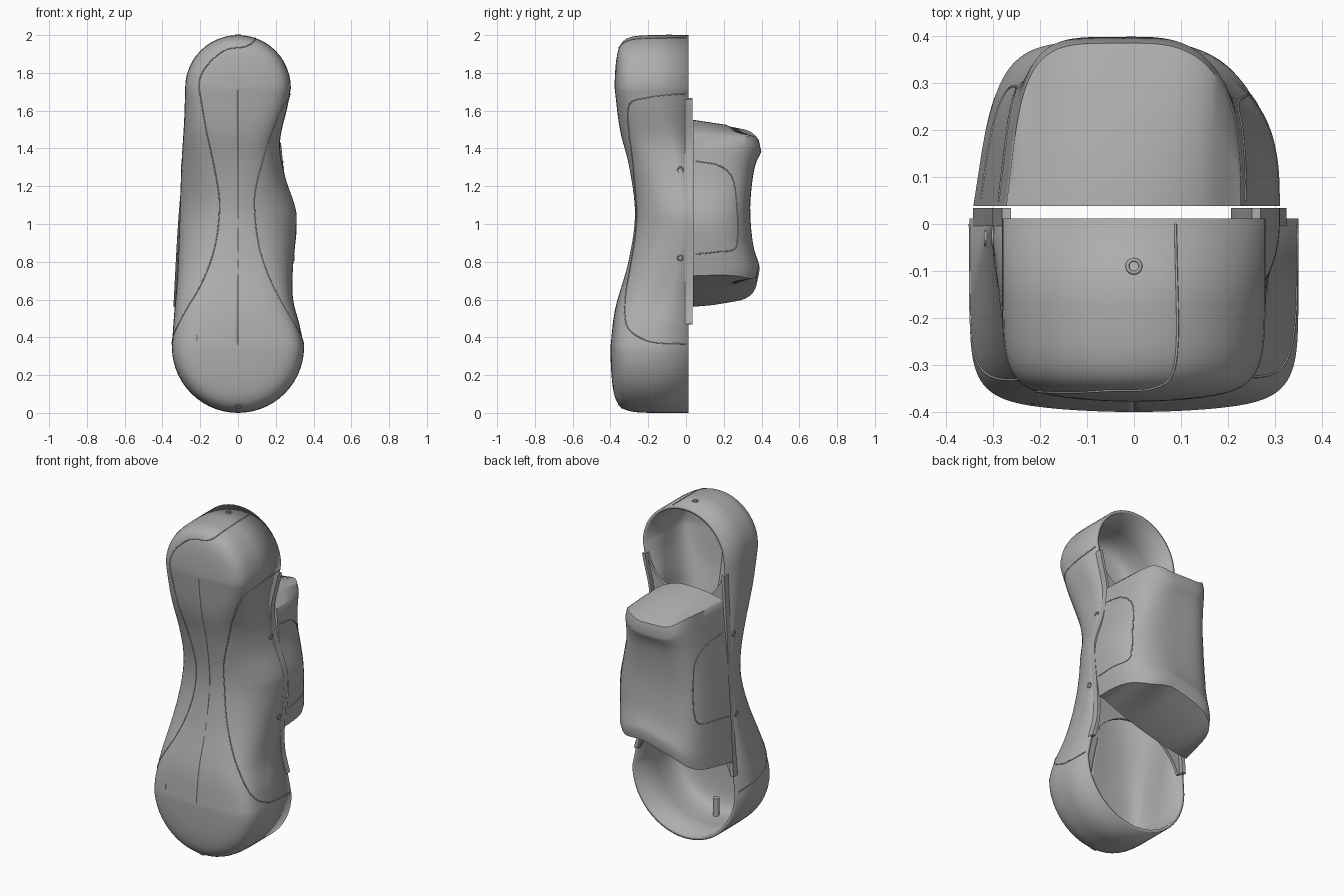
import bpy, bmesh, math
from mathutils import Vector
from mathutils.bvhtree import BVHTree

cube = bpy.data.objects.get("Cube")
if cube:
    bpy.data.objects.remove(cube)

grey = bpy.data.materials.new("plain_grey")
grey.use_nodes = True
colour = (0.42, 0.42, 0.42, 1)
grey.diffuse_color = colour
grey.node_tree.nodes["Principled BSDF"].inputs["Base Color"].default_value = colour


def finish(name, bm, angle=40):
    bmesh.ops.remove_doubles(bm, verts=bm.verts, dist=0.0005)
    bmesh.ops.recalc_face_normals(bm, faces=bm.faces)
    mesh = bpy.data.meshes.new(name)
    bm.to_mesh(mesh)
    tree = BVHTree.FromBMesh(bm)
    bm.free()
    mesh.materials.append(grey)
    obj = bpy.data.objects.new(name, mesh)
    bpy.context.collection.objects.link(obj)
    bpy.ops.object.select_all(action='DESELECT')
    obj.select_set(True)
    bpy.context.view_layer.objects.active = obj
    bpy.ops.object.shade_smooth_by_angle(angle=math.radians(angle))
    return obj, tree


def smooth_path(pts, steps=6):
    """Catmull-Rom curve through the points."""
    p = [Vector(q) for q in pts]
    p = [2 * p[0] - p[1]] + p + [2 * p[-1] - p[-2]]
    out = []
    for a, b, c, d in zip(p, p[1:], p[2:], p[3:]):
        for i in range(steps):
            t = i / steps
            out.append(0.5 * (2 * b + (c - a) * t + (2 * a - 5 * b + 4 * c - d) * t * t
                              + (3 * b - a - 3 * c + d) * t ** 3))
    return out + [p[-2]]


def curve_at(pts, v):
    """Smooth value lookup in a short list of (position, value)."""
    path = smooth_path(pts, 8)
    for a, b in zip(path, path[1:]):
        if a.x <= v <= b.x:
            return a.y + (b.y - a.y) * (v - a.x) / max(b.x - a.x, 1e-6)
    return path[0].y if v < path[0].x else path[-1].y


def arc(cz, r, start, end, n):
    angles = [math.radians(start + (end - start) * i / n) for i in range(n + 1)]
    return [Vector((r * math.cos(a), cz + r * math.sin(a))) for a in angles]


def grid_faces(bm, rows, closed=False):
    for r, s in zip(rows, rows[1:]):
        n = len(r)
        for i in range(n if closed else n - 1):
            bm.faces.new((r[i], r[(i + 1) % n], s[(i + 1) % n], s[i]))


def slab(name, pts, y0, y1):
    """Flat plate with an x-z outline."""
    bm = bmesh.new()
    face = bm.faces.new([bm.verts.new((p.x, y1, p.y)) for p in pts])
    for g in bmesh.ops.extrude_face_region(bm, geom=[face])["geom"]:
        if isinstance(g, bmesh.types.BMVert):
            g.co.y = y0
    finish(name, bm, 30)


# Handset outline in x and z
right_side = smooth_path([(.35, .35), (.325, .47), (.292, .6), (.29, .75), (.31, 1.0),
                          (.3, 1.1), (.25, 1.25), (.222, 1.43), (.262, 1.62), (.28, 1.72)])
left_side = smooth_path([(-.28, 1.72), (-.285, 1.55), (-.3, 1.3), (-.31, 1.0),
                         (-.32, .75), (-.34, .5), (-.35, .35)])
outline = (right_side[:-1] + arc(1.72, .28, 0, 180, 24)[:-1]
           + left_side[:-1] + arc(.35, .35, 180, 360, 28)[:-1])

# Hollow front shell: the outline shrinks onto a spine as it moves forward
depth_profile = [(.35, .4), (.55, .375), (.8, .305), (1.05, .27), (1.3, .3), (1.5, .35), (1.72, .378)]
bm = bmesh.new()
rows = []
levels, inner = 20, 10
for j in range(levels + inner):
    row = []
    for p in outline:
        sz = min(max(p.y, .35), 1.72)
        n = 2.3 + 5.5 * min(1, abs(sz - 1.05) / .65) ** 2
        if j < levels:
            a = math.pi / 2 * j / levels
            k = math.cos(a) ** (2 / n)
        else:
            last = math.cos(math.pi / 2 * (levels - 1) / levels) ** (2 / n)
            k = last * (1 - (j - levels + 1) / inner)
        d = (1 - k ** n) ** (1 / n)
        dome = .03 * k * k
        reach = curve_at(depth_profile, sz) + .012 - dome
        row.append(bm.verts.new((p.x * k, .012 - reach * d, sz + (p.y - sz) * k)))
    rows.append(row)
grid_faces(bm, rows, True)
shell, shell_tree = finish("front_shell", bm)
wall = shell.modifiers.new("wall", 'SOLIDIFY')
wall.thickness = .018
wall.offset = -1

# Back plate between the two round cups, and raised strips along both sides
side_a = [p for p in right_side if .46 < p.y < 1.67]
side_b = [p for p in left_side if .46 < p.y < 1.67]
plate = ([p * 1 for p in side_a] + arc(1.72, .265, 345, 195, 16)
         + [p * 1 for p in side_b] + arc(.35, .33, 160, 20, 16))
for p in plate:
    p.x *= .985
slab("back_plate", plate, -.006, .011)
for name, side in (("left_strip", side_a), ("right_strip", side_b)):
    slab(name, side + [Vector((p.x * .93, p.y)) for p in reversed(side)], -.004, .034)

# Rear grip: flared block with a waist and sloping caps
tops = [(-.35, 1.5), (-.2, 1.54), (0, 1.55), (.14, 1.5), (.24, 1.42), (.33, 1.41)]
bottoms = [(-.35, .56), (-.2, .58), (0, .63), (.15, .68), (.25, .72), (.33, .73)]
grip_right = [(0, .28), (.2, .3), (.45, .308), (.75, .25), (1, .228)]
grip_left = [(0, .342), (.5, .315), (1, .272)]
grip_back = [(0, .375), (.06, .388), (.25, .355), (.5, .34), (.75, .36), (.94, .398), (1, .385)]


def grip_point(t, a, flat=False):
    c, s = math.cos(a), math.sin(a)
    n = 2.8 if c > 0 else 5
    half = curve_at(grip_right if c > 0 else grip_left, t)
    x = half * math.copysign(abs(c) ** (2 / n), c)
    y = .038 + (curve_at(grip_back, t) - .038) * max(s, 0) ** (2 / n)
    if c < 0:
        x *= 1 - .16 * (y - .038) / .36
    blend = min(max(x / .24, 0), 1)
    drop = (.03 * y / .34 + .08 * (y / .39) ** 10) * (1 - .7 * blend * blend * (3 - 2 * blend))
    hi, lo = curve_at(tops, x), curve_at(bottoms, x)
    if flat:
        return Vector((x, .038, hi if t > .5 else lo))
    return Vector((x, y, lo + drop + (hi - lo - 2 * drop) * t))


bm = bmesh.new()
angles = [math.pi * i / 40 for i in range(41)]
rows = [[bm.verts.new(grip_point(j / 20, a)) for a in angles] for j in range(21)]
grid_faces(bm, rows)
for t, rim in ((0, rows[0]), (1, rows[-1])):
    base = [bm.verts.new(grip_point(t, a, True)) for a in angles]
    middle = [bm.verts.new((r.co + b.co) / 2) for r, b in zip(rim, base)]
    for m, r, b in zip(middle, rim, base):
        m.co.z = r.co.z * .25 + b.co.z * .75
    grid_faces(bm, [rim, middle, base])
grip, grip_tree = finish("rear_grip", bm, 45)


def seam(name, pts, tree, radius=.003):
    """Thin bead lying on a surface."""
    data = bpy.data.curves.new(name, 'CURVE')
    data.dimensions = '3D'
    data.bevel_depth = radius
    data.bevel_resolution = 1
    pts = [tree.find_nearest(p)[0] for p in smooth_path(pts, 8)]
    spline = data.splines.new('POLY')
    spline.points.add(len(pts) - 1)
    for point, co in zip(spline.points, pts):
        point.co = (*co, 1)
    data.materials.append(grey)
    bpy.context.collection.objects.link(bpy.data.objects.new(name, data))


# Panel seams and the small front slot
seam("left_panel_seam", [(.28, 0, 1.69), (.27, -.2, 1.67), (.25, -.31, 1.62), (.18, -.32, 1.42),
                         (.1, -.28, 1.2), (.09, -.26, 1.05), (.12, -.28, .85), (.2, -.32, .65),
                         (.31, -.32, .47), (.34, -.2, .38), (.35, 0, .365)], shell_tree)
seam("right_panel_seam", [(.09, 0, 1.99), (.09, -.3, 1.98), (.04, -.35, 1.94), (-.08, -.37, 1.92),
                          (-.2, -.36, 1.78), (-.19, -.36, 1.6), (-.11, -.28, 1.2), (-.1, -.26, 1.05),
                          (-.13, -.28, .85), (-.21, -.32, .65), (-.32, -.32, .47),
                          (-.34, -.2, .38), (-.35, 0, .365)], shell_tree)
seam("front_slot", [(-.22, -.4, .385), (-.22, -.4, .415)], shell_tree)
for side, name in ((1, "left"), (-1, "right")):
    seam(name + "_grip_seam", [(side * .3, y, z) for y, z in
         ((.05, 1.34), (.2, 1.31), (.3, 1.22), (.33, 1.05), (.3, .88), (.15, .85), (.05, .84))],
         grip_tree)


def screw(name, near, axis):
    bpy.ops.mesh.primitive_torus_add(major_radius=.014, minor_radius=.004, major_segments=16,
                                     minor_segments=6, location=shell_tree.find_nearest(Vector(near))[0])
    ring = bpy.context.object
    ring.name = name
    ring.rotation_euler = Vector(axis).to_track_quat('Z', 'Y').to_euler()
    ring.data.materials.append(grey)
    bpy.ops.object.shade_smooth()


# Screw rings on the sides and ends
for side, name in ((1, "left"), (-1, "right")):
    for level, z in (("upper", 1.3), ("lower", .82)):
        screw(f"{name}_{level}_screw_ring", (side * .3, -.03, z), (side, 0, 0))
screw("top_screw_ring", (0, -.09, 2), (0, 0, 1))
screw("bottom_screw_ring", (0, -.36, .02), (0, -.7, -.7))

# Post standing in the lower cup
bpy.ops.mesh.primitive_cylinder_add(vertices=16, radius=.018, depth=.11, location=(0, -.29, .075))
post = bpy.context.object
post.name = "inner_post"
post.data.materials.append(grey)
bpy.ops.object.shade_smooth_by_angle()
